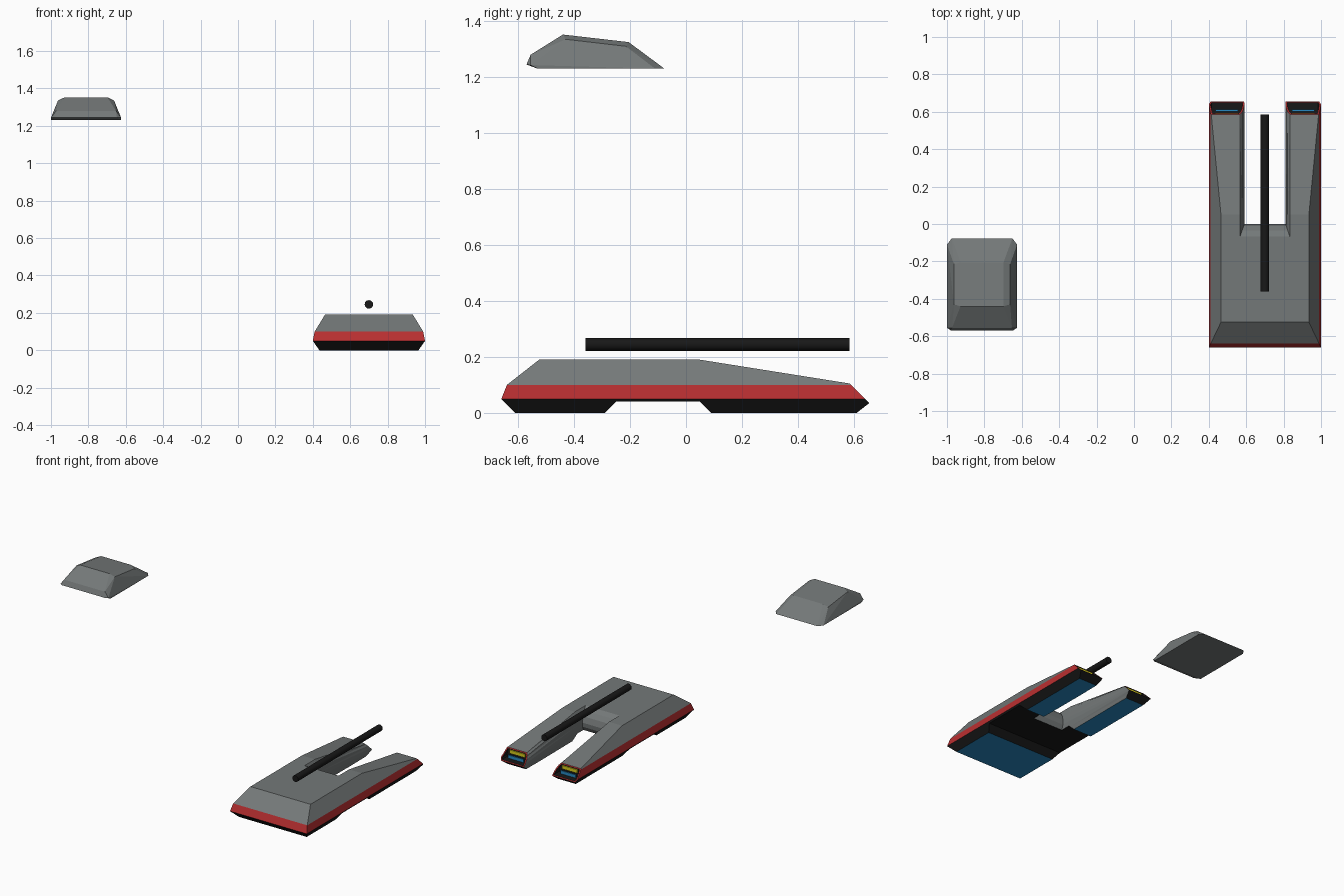
import bpy, bmesh, math
from mathutils import Vector

if "Cube" in bpy.data.objects:
    bpy.data.objects.remove(bpy.data.objects["Cube"])

CX = 0.7  # hull centre line


def material(name, rgb):
    m = bpy.data.materials.new(name)
    m.diffuse_color = (*rgb, 1)
    m.use_nodes = True
    m.node_tree.nodes["Principled BSDF"].inputs["Base Color"].default_value = m.diffuse_color
    return m


GREY = material("hull grey", (0.175, 0.19, 0.19))
RED = material("stripe red", (0.48, 0.028, 0.03))
BLACK = material("black", (0.009, 0.009, 0.009))
BLUE = material("glow blue", (0.02, 0.25, 0.54))
YELLOW = material("exhaust yellow", (0.68, 0.6, 0.012))


def make(name, bm, *mats):
    bmesh.ops.recalc_face_normals(bm, faces=bm.faces[:])
    me = bpy.data.meshes.new(name)
    bm.to_mesh(me)
    bm.free()
    ob = bpy.data.objects.new(name, me)
    bpy.context.collection.objects.link(ob)
    for m in mats:
        me.materials.append(m)
    return ob


def loft(bm, rings):
    """Closed solid through rings of equal point count."""
    vs = [[bm.verts.new(p) for p in r] for r in rings]
    n = len(vs[0])
    for a, b in zip(vs, vs[1:]):
        for i in range(n):
            j = (i + 1) % n
            bm.faces.new((a[i], a[j], b[j], b[i]))
    bm.faces.new(vs[0][::-1])
    bm.faces.new(vs[-1])


def cut(ob, cutter):
    mod = ob.modifiers.new("cut", 'BOOLEAN')
    mod.operation = 'DIFFERENCE'
    mod.solver = 'EXACT'
    mod.object = cutter
    bpy.context.view_layer.objects.active = ob
    bpy.ops.object.modifier_apply(modifier=mod.name)
    bpy.data.objects.remove(cutter)


def box(name, x, y, z, sx, sy, sz, mat):
    bm = bmesh.new()
    bmesh.ops.create_cube(bm, size=1)
    for v in bm.verts:
        v.co = Vector((x + v.co.x * sx, y + v.co.y * sy, z + v.co.z * sz))
    return make(name, bm, mat)


# Hull: stacked rectangles, then the tail is trimmed by three sloping planes
bm = bmesh.new()
loft(bm, [[(CX - h, y, z), (CX + h, y, z), (CX + h, 0.8, z), (CX - h, 0.8, z)]
          for h, y, z in ((0.265, -0.61, 0), (0.30, -0.66, 0.05),
                          (0.29, -0.64, 0.10), (0.235, -0.525, 0.19))])
for co, no in (((0, 0.05, 0.19), (0, 0.085, 0.535)),
               ((0, 0.655, 0.035), (0, 1, 1)),
               ((0, 0.655, 0.035), (0, 0.035, -0.045))):
    res = bmesh.ops.bisect_plane(bm, geom=bm.verts[:] + bm.edges[:] + bm.faces[:],
                                 plane_co=co, plane_no=no, clear_outer=True)
    rim = [e for e in res["geom_cut"] if isinstance(e, bmesh.types.BMEdge)]
    bmesh.ops.contextual_create(bm, geom=rim)
hull = make("hull", bm, GREY, RED, BLACK, BLUE)

# Shallow gap across the underside
bm = bmesh.new()
loft(bm, [[(x, -0.30, -0.01), (x, 0.10, -0.01), (x, 0.05, 0.04), (x, -0.25, 0.04)]
          for x in (0.3, 1.1)])
cut(hull, make("gap_cutter", bm))

# Slot between the two rear legs, with a bulging wall
bm = bmesh.new()
rings = []
for z, h, y0 in ((-0.02, 0.13, -0.07), (0.03, 0.118, -0.025), (0.07, 0.111, -0.003),
                 (0.10, 0.11, 0.0), (0.14, 0.114, -0.012), (0.17, 0.122, -0.035),
                 (0.195, 0.136, -0.075), (0.26, 0.136, -0.075)):
    k = 0.457 * z
    rings.append([(CX - h, y0, z), (CX + h, y0, z), (CX + h, 0.05, z),
                  (CX + h, 0.7, k), (CX - h, 0.7, k), (CX - h, 0.05, z)])
loft(bm, rings)
bmesh.ops.triangulate(bm, faces=[f for f in bm.faces if len(f.verts) == 4])
cut(hull, make("slot_cutter", bm))

# Hull colours by height and direction, plus hollow tail openings
bm = bmesh.new()
bm.from_mesh(hull.data)
bmesh.ops.dissolve_limit(bm, angle_limit=0.002, verts=bm.verts[:], edges=bm.edges[:])
bm.normal_update()
tails = []
for f in bm.faces:
    c, n = f.calc_center_median(), f.normal
    if n.z < -0.95:
        f.material_index = 3 if c.z < 0.005 else 2
    elif n.y > 0.65 and c.y > 0.55 and n.z > 0.65:
        f.material_index = 1
        tails.append(f)
    elif abs(c.x - CX) < 0.14 and c.y > -0.08 and n.z < 0.9:
        f.material_index = 0
    else:
        f.material_index = 2 if c.z < 0.05 else 1 if c.z < 0.10 and n.z < 0.95 else 0
bmesh.ops.inset_individual(bm, faces=tails, thickness=0.009)
res = bmesh.ops.extrude_discrete_faces(bm, faces=tails)
for f in res["faces"]:
    f.material_index = 2
    for v in f.verts:
        v.co.y = 0.585
        for e in v.link_edges:
            for g in e.link_faces:
                if all(abs(w.co.y - 0.585) < 1e-4 or w.co.y > 0.588 for w in g.verts):
                    if any(abs(w.co.y - 0.585) < 1e-4 for w in g.verts):
                        g.material_index = 2
bm.to_mesh(hull.data)
bm.free()

# Exhaust plates inside each tail opening
for s, side in ((-1, "left"), (1, "right")):
    x = CX + s * 0.205
    box(side + "_exhaust_upper", x, 0.590, 0.081, 0.12, 0.008, 0.024, YELLOW)
    box(side + "_exhaust_lower", x, 0.607, 0.053, 0.12, 0.009, 0.022, BLUE)

# Gun barrel
bpy.ops.mesh.primitive_cylinder_add(vertices=12, radius=0.023, depth=0.945,
                                    location=(CX, 0.1125, 0.245),
                                    rotation=(math.pi / 2, 0, 0))
barrel = bpy.context.object
barrel.name = "barrel"
barrel.data.materials.append(BLACK)
bpy.ops.object.shade_smooth_by_angle(angle=math.radians(35))

# Turret: a chamfered shell hulled from half its corners
bm = bmesh.new()
for x, y, z in ((0.1875, -0.53, 1.23), (0.1875, -0.11, 1.23), (0.162, -0.077, 1.23),
                (0.1875, -0.555, 1.243), (0.165, -0.57, 1.245), (0.16, -0.555, 1.28),
                (0.15, -0.43, 1.335), (0.15, -0.215, 1.31),
                (0.115, -0.44, 1.352), (0.115, -0.205, 1.325)):
    for s in (-1, 1):
        bm.verts.new((-0.8125 + s * x, y, z))
bmesh.ops.convex_hull(bm, input=bm.verts[:])
bmesh.ops.dissolve_limit(bm, angle_limit=0.02, verts=bm.verts[:], edges=bm.edges[:])
make("turret", bm, GREY)
